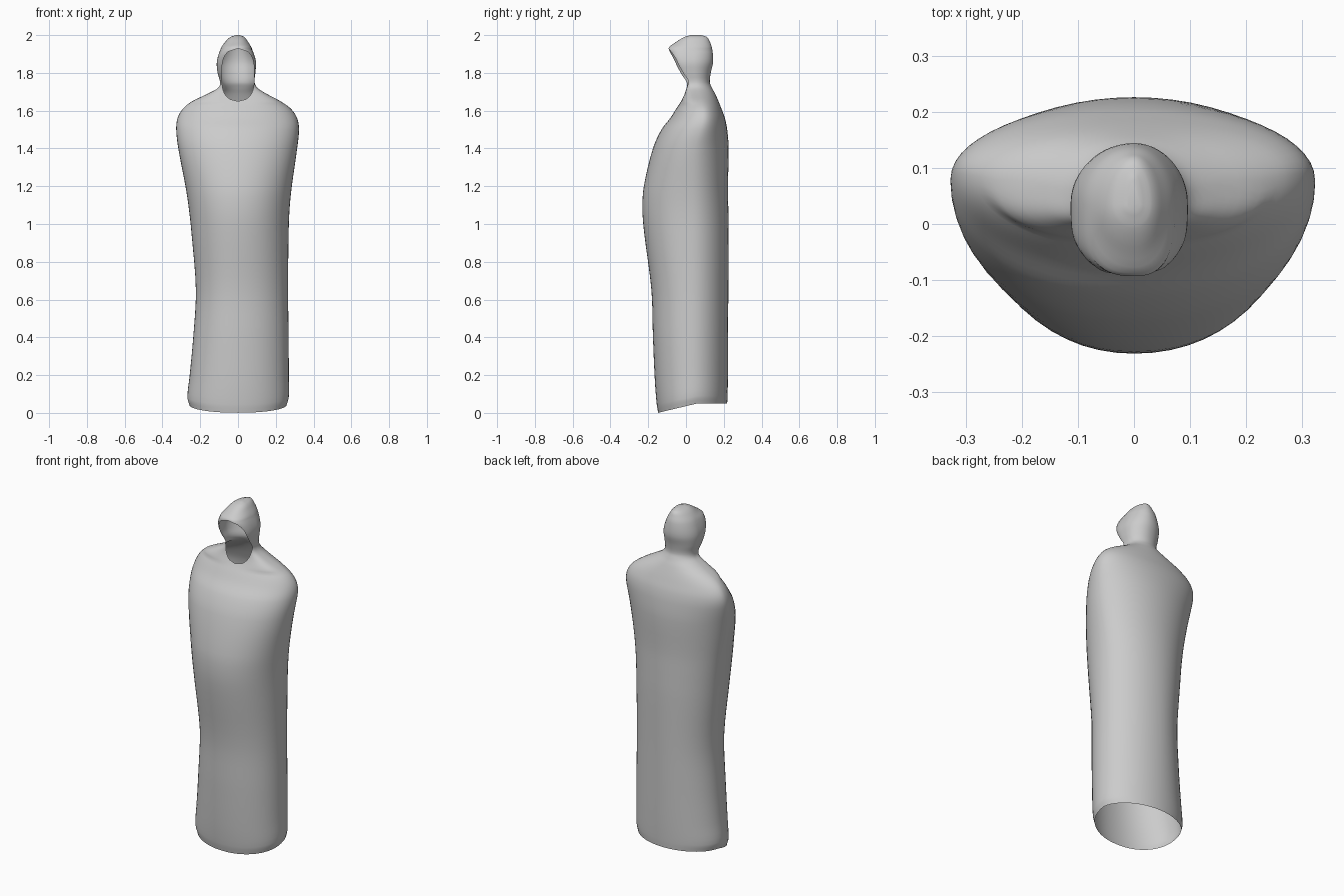
import bpy, bmesh, math

if "Cube" in bpy.data.objects:
    bpy.data.objects.remove(bpy.data.objects["Cube"])

SEGMENTS = 56
STEPS = 4
GAP_LOW, GAP_HIGH = 1.65, 1.93   # face opening, bottom and top

# Main sections: z, left, right, front y, back y
RINGS = [
    (0.05, .258, .258, -.147, .218),
    (0.09, .268, .269, -.155, .220),
    (0.20, .256, .269, -.165, .222),
    (0.40, .237, .268, -.175, .223),
    (0.65, .223, .265, -.183, .224),
    (0.95, .246, .268, -.221, .226),
    (1.08, .260, .273, -.231, .224),
    (1.20, .278, .285, -.223, .222),
    (1.40, .316, .313, -.175, .226),
    (1.50, .327, .323, -.130, .218),
    (1.56, .320, .313, -.084, .206),
    (1.61, .292, .280, -.052, .188),
    (1.65, .242, .225, -.026, .172),
    (1.69, .160, .150, -.008, .154),
    (1.72, .106, .104, -.004, .138),
    (1.75, .095, .088, -.010, .126),
    (1.80, .108, .092, -.038, .131),
    (1.86, .112, .095, -.068, .144),
    (1.93, .091, .073, -.093, .138),
    (1.965, .067, .053, -.050, .126),
    (1.99, .040, .033, -.008, .110),
    (2.00, .012, .010, .024, .080),
]


def slope(i):
    a, b = RINGS[max(i - 1, 0)], RINGS[min(i + 1, len(RINGS) - 1)]
    return [(q - p) / (b[0] - a[0]) for p, q in zip(a, b)]


def blend(i, s):
    """Smooth curve between section i and section i + 1."""
    a, b, ma, mb = RINGS[i], RINGS[i + 1], slope(i), slope(i + 1)
    h = b[0] - a[0]
    r = [(2*s**3 - 3*s*s + 1) * p + (s**3 - 2*s*s + s) * h * u
         + (3*s*s - 2*s**3) * q + (s**3 - s*s) * h * v
         for p, q, u, v in zip(a, b, ma, mb)]
    r[0] = a[0] + h * s
    return r


def ring_points(r):
    """Rounded section, left open at the front where the face opening is."""
    z, left, right, front, back = r
    u = abs(2 * (z - GAP_LOW) / (GAP_HIGH - GAP_LOW) - 1)
    inside = u < 1 - 1e-6
    gap = .085 * math.sqrt(1 - u ** 3.5) if inside else 0
    n = 2.1 + 1.7 * max(0, 1 - (u / 1.15) ** 3)          # squarer front on the hood
    mid = .035 + .055 * math.exp(-((z - 1.58) / .14) ** 2)  # shoulders sit further back

    def start(w):
        return math.asin(min(gap / w, .97) ** (n / 2))
    t0, t1 = start(right), 2 * math.pi - start(left)
    pts = []
    for k in range(SEGMENTS + 1):
        t = t0 + (t1 - t0) * k / SEGMENTS
        s, c = math.sin(t), math.cos(t)
        p = 2 / n if c > 0 else 1.0
        x = (right if s > 0 else -left) * abs(s) ** p
        y = mid - (mid - front) * c ** p if c > 0 else mid - (back - mid) * c
        # Hem dips towards the front
        dip = max(0, (.06 - y) / .21) * .05 * max(0, 1 - (z - .05) / .3)
        pts.append((x, y, z - dip))
    return pts


# Robe and hood as one open shell
levels = [blend(i, s / STEPS) for i in range(len(RINGS) - 1) for s in range(STEPS)]
levels.append(RINGS[-1])
bm = bmesh.new()
rows = [[bm.verts.new(p) for p in ring_points(r)] for r in levels]
for lo, hi in zip(rows, rows[1:]):
    for k in range(SEGMENTS):
        bm.faces.new((lo[k], lo[k + 1], hi[k + 1], hi[k]))
bm.faces.new(rows[-1][:-1])
bmesh.ops.remove_doubles(bm, verts=bm.verts[:], dist=1e-5)
bmesh.ops.recalc_face_normals(bm, faces=bm.faces[:])
mesh = bpy.data.meshes.new("hooded_robe")
bm.to_mesh(mesh)
bm.free()

cloth = bpy.data.materials.new("grey_cloth")
cloth.diffuse_color = (0.6, 0.6, 0.6, 1)
cloth.use_nodes = True
cloth.node_tree.nodes["Principled BSDF"].inputs["Base Color"].default_value = cloth.diffuse_color
mesh.materials.append(cloth)
mesh.shade_smooth()
robe = bpy.data.objects.new("hooded_robe", mesh)
bpy.context.collection.objects.link(robe)
